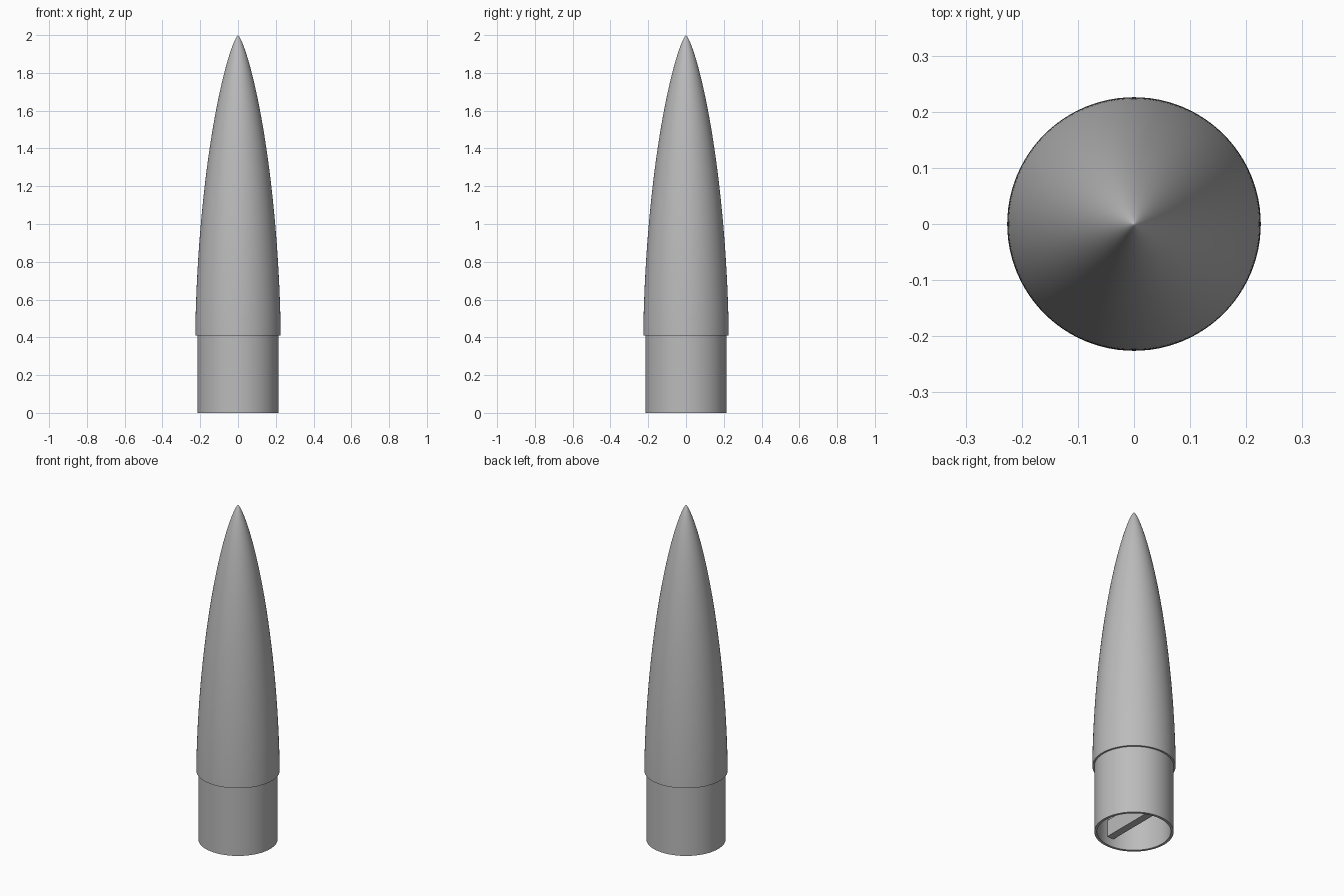
import bpy, bmesh, math

cube = bpy.data.objects.get("Cube")
if cube:
    bpy.data.objects.remove(cube)

HEIGHT, BASE = 2.0, 0.41          # tip and lower edge of the cone
R_CONE, R_SHOULDER, R_BORE = 0.226, 0.215, 0.2
SEGMENTS, STEPS = 96, 48

grey = bpy.data.materials.new("plain grey")
grey.use_nodes = True
colour = (0.5, 0.5, 0.5, 1)
grey.diffuse_color = colour
grey.node_tree.nodes["Principled BSDF"].inputs["Base Color"].default_value = colour


def finish(name, bm):
    bmesh.ops.recalc_face_normals(bm, faces=bm.faces)
    mesh = bpy.data.meshes.new(name)
    bm.to_mesh(mesh)
    bm.free()
    mesh.materials.append(grey)
    obj = bpy.data.objects.new(name, mesh)
    bpy.context.collection.objects.link(obj)
    bpy.ops.object.select_all(action='DESELECT')
    obj.select_set(True)
    bpy.context.view_layer.objects.active = obj
    bpy.ops.object.shade_smooth_by_angle(angle=math.radians(35))
    return obj


def lathe(name, profile, closed=False):
    """Revolve (radius, z) points around the z axis."""
    bm = bmesh.new()
    verts = [bm.verts.new((r, 0, z)) for r, z in profile]
    pairs = list(zip(verts, verts[1:]))
    if closed:
        pairs.append((verts[-1], verts[0]))
    edges = [bm.edges.new(p) for p in pairs]
    bmesh.ops.spin(bm, geom=verts + edges, axis=(0, 0, 1), cent=(0, 0, 0),
                   angle=math.tau, steps=SEGMENTS, use_duplicate=False)
    bmesh.ops.remove_doubles(bm, verts=bm.verts, dist=1e-5)
    return finish(name, bm)


def cone_point(t, radius, tip):
    """Streamlined nose curve; t runs from 0 at the tip to pi at the base."""
    area = t - math.sin(2 * t) / 2 + math.sin(t) ** 3 / 3
    r = radius * math.sqrt(max(area, 0) / math.pi)
    return r, tip - (tip - BASE) * (1 - math.cos(t)) / 2


# Hollow nose cone: outer skin down to the lip, then the inner skin back up
angles = [math.pi * i / STEPS for i in range(STEPS + 1)]
outer = [cone_point(t, R_CONE, HEIGHT) for t in angles]
inner = [cone_point(t, R_BORE, HEIGHT - 0.08) for t in reversed(angles)]
lathe("nose_cone", outer + inner)

# Tubular shoulder that tucks just inside the cone
lathe("shoulder", [(R_SHOULDER, 0), (R_SHOULDER, BASE + 0.005),
                   (R_BORE, BASE + 0.005), (R_BORE, 0)], closed=True)

# Anchor bar across the bore
bm = bmesh.new()
bmesh.ops.create_cube(bm, size=1)
bmesh.ops.scale(bm, vec=(0.045, 2 * R_BORE + 0.01, 0.1), verts=bm.verts)
bmesh.ops.translate(bm, vec=(0, 0, 0.1), verts=bm.verts)
finish("anchor_bar", bm)
